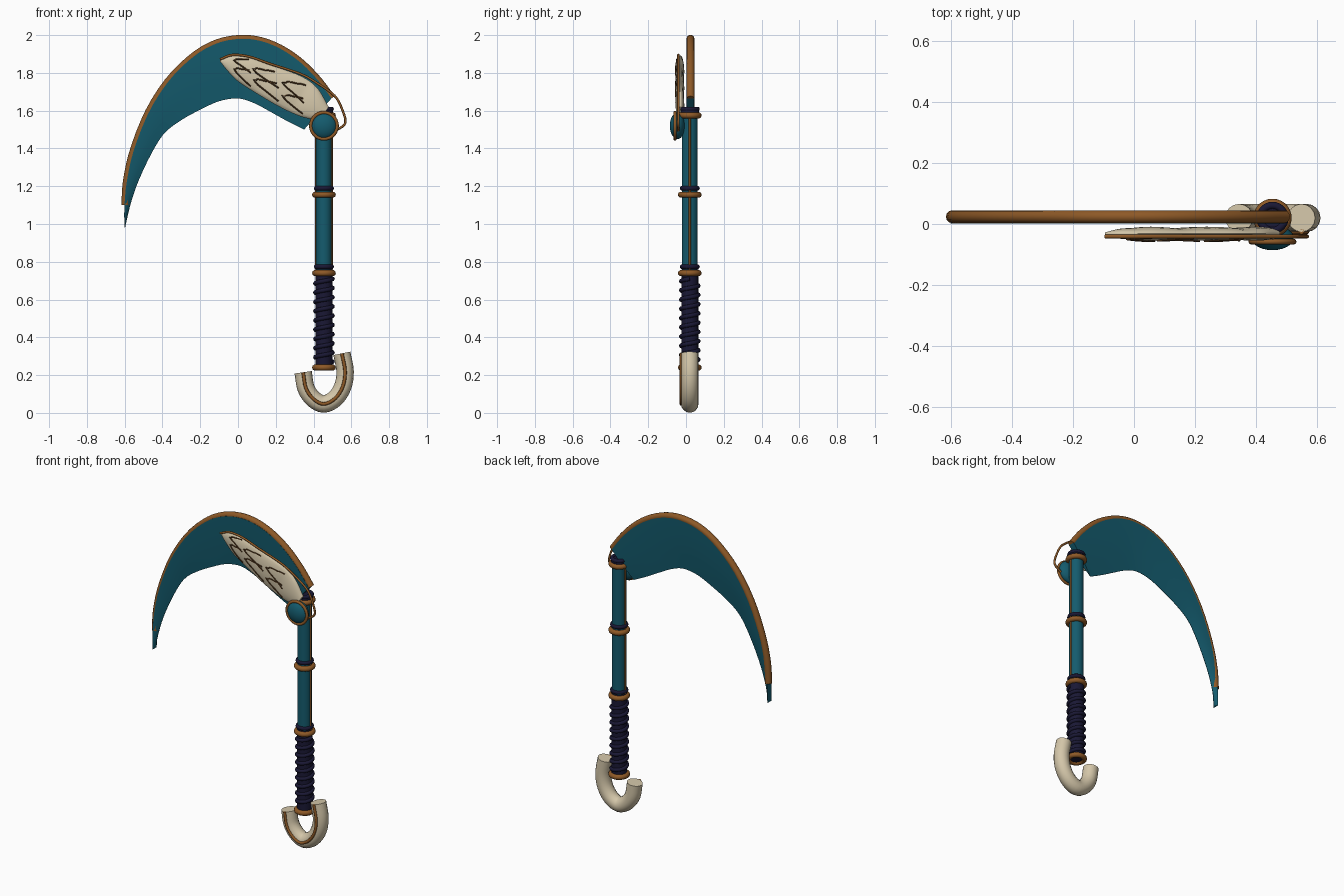
import bpy, bmesh, math
from mathutils import Vector

if "Cube" in bpy.data.objects:
    bpy.data.objects.remove(bpy.data.objects["Cube"])


def material(name, rgb):
    m = bpy.data.materials.new(name)
    m.diffuse_color = (*rgb, 1)
    m.use_nodes = True
    m.node_tree.nodes["Principled BSDF"].inputs["Base Color"].default_value = m.diffuse_color
    return m


TEAL = material("teal", (0.007, 0.105, 0.155))
BROWN = material("bronze brown", (0.27, 0.10, 0.02))
NAVY = material("dark navy", (0.010, 0.009, 0.035))
BONE = material("bone cream", (0.66, 0.57, 0.40))
DARK = material("dark brown", (0.09, 0.04, 0.012))

SX, SY = 0.455, 0.02  # shaft axis


def finish(name, bm, mat, angle=40):
    bmesh.ops.recalc_face_normals(bm, faces=bm.faces)
    me = bpy.data.meshes.new(name)
    bm.to_mesh(me)
    bm.free()
    me.materials.append(mat)
    ob = bpy.data.objects.new(name, me)
    bpy.context.collection.objects.link(ob)
    bpy.ops.object.select_all(action='DESELECT')
    ob.select_set(True)
    bpy.context.view_layer.objects.active = ob
    bpy.ops.object.shade_smooth_by_angle(angle=math.radians(angle))
    return ob


def smooth_path(pts, n):
    """Catmull-Rom resampling of a 2D point list."""
    p = [Vector(q) for q in pts]
    p = [2 * p[0] - p[1]] + p + [2 * p[-1] - p[-2]]
    segs, out = len(p) - 3, []
    for k in range(n + 1):
        s = k / n * segs
        i = min(int(s), segs - 1)
        t = s - i
        a, b, c, d = p[i:i + 4]
        out.append(0.5 * (2 * b + (c - a) * t + (2 * a - 5 * b + 4 * c - d) * t * t
                          + (3 * b - a - 3 * c + d) * t ** 3))
    return out


def skin(name, rings, mat, angle=40):
    """Join closed rings of points into a capped solid."""
    bm = bmesh.new()
    vs = [[bm.verts.new(p) for p in r] for r in rings]
    n = len(vs[0])
    for a, b in zip(vs, vs[1:]):
        for i in range(n):
            bm.faces.new((a[i], a[(i + 1) % n], b[(i + 1) % n], b[i]))
    bm.faces.new(vs[0])
    bm.faces.new(vs[-1])
    return finish(name, bm, mat, angle)


def tube(name, path, r, mat, sides=10, ref=(0, 1, 0)):
    path, rings = [Vector(p) for p in path], []
    for i, p in enumerate(path):
        t = (path[min(i + 1, len(path) - 1)] - path[max(i - 1, 0)]).normalized()
        n = t.cross(Vector(ref)).normalized()
        b = t.cross(n)
        rings.append([p + r * (math.cos(a) * n + math.sin(a) * b)
                      for a in (2 * math.pi * k / sides for k in range(sides))])
    return skin(name, rings, mat, 50)


def flat(pts, y):
    return [(p[0], y, p[1]) for p in pts]


def rod(name, z0, z1, r, mat, sides=20):
    return tube(name, [(SX, SY, z0), (SX, SY, z1)], r, mat, sides)


def ring(name, z, major, minor, mat):
    bpy.ops.mesh.primitive_torus_add(location=(SX, SY, z), major_radius=major, minor_radius=minor,
                                     major_segments=28, minor_segments=10)
    ob = bpy.context.object
    ob.name = name
    ob.data.materials.append(mat)
    bpy.ops.object.shade_smooth()
    return ob


# Blade: wedge section, thick at the outer back and thin at the inner edge
outer = [(0.495, 1.665), (0.42, 1.765), (0.325, 1.86), (0.22, 1.93), (0.115, 1.97), (0.01, 1.98),
         (-0.11, 1.957), (-0.23, 1.89), (-0.36, 1.765), (-0.47, 1.595), (-0.55, 1.395),
         (-0.587, 1.235), (-0.597, 1.10)]
inner = [(0.35, 1.50), (0.26, 1.545), (0.17, 1.595), (0.085, 1.64), (0.0, 1.665), (-0.10, 1.65),
         (-0.20, 1.605), (-0.30, 1.55), (-0.39, 1.48), (-0.46, 1.37), (-0.53, 1.22),
         (-0.57, 1.10), (-0.597, 0.985)]
rings = []
tip_outer = outer[:-1] + [(-0.601, 1.10), (-0.602, 0.98)]
for o, i in zip(smooth_path(tip_outer, 40), smooth_path(inner, 40)):
    sec = [(0, 0.021), (0.35, 0.018), (0.7, 0.010), (1, 0.001)]
    loop = [(u, h) for u, h in sec] + [(u, -h) for u, h in reversed(sec)]
    rings.append([(o.lerp(i, u).x, SY + 0.003 + h, o.lerp(i, u).y) for u, h in loop])
skin("blade", rings, TEAL, 30)
tube("blade_rim", flat(smooth_path(outer, 40), SY + 0.004), 0.021, BROWN, 12)

# Shaft, grip and their collars
rod("shaft", 0.74, 1.60, 0.042, TEAL)
rod("shaft_cap", 1.59, 1.613, 0.048, NAVY)
rod("grip", 0.235, 0.76, 0.045, NAVY)
for k, z in enumerate((0.74, 1.155, 1.575)):
    ring(f"bronze_collar_{k}", z, 0.047, 0.016, BROWN)
    ring(f"navy_collar_{k}", z + 0.034, 0.041, 0.012, NAVY)
ring("grip_end_collar", 0.24, 0.047, 0.016, BROWN)
turns = 9
tube("grip_wrap", [(SX + 0.046 * math.cos(a), SY + 0.046 * math.sin(a), 0.27 + 0.44 * k / (turns * 20))
                   for k, a in ((k, k * math.pi / 10) for k in range(turns * 20 + 1))],
     0.0115, NAVY, 8, (0, 0, 1))
for side in (-1, 1):
    x = SX + side * 0.041
    tube(f"shaft_inlay_{side}", [(x, SY, 0.76), (x, SY, 1.56)], 0.006, BROWN, 8)

# Bone hook at the foot, with a bronze line along its front
hook = smooth_path([(0.345, 0.215), (0.36, 0.13), (0.40, 0.073), (0.455, 0.047), (0.515, 0.077),
                    (0.555, 0.14), (0.567, 0.22), (0.55, 0.315)], 28)
tube("bone_hook", flat(hook, 0.02), 0.046, BONE, 16)
tube("hook_line", flat(hook, -0.025), 0.009, BROWN, 8)

# Feathered bone plate on the front of the blade (u = 0 is the free tip)
top = smooth_path([(-0.095, 1.872), (-0.03, 1.893), (0.06, 1.883), (0.17, 1.842), (0.33, 1.785),
                   (0.42, 1.72), (0.48, 1.62)], 50)
low = smooth_path([(-0.095, 1.860), (-0.055, 1.81), (0.0, 1.755), (0.10, 1.69), (0.22, 1.62),
                   (0.33, 1.57), (0.43, 1.545)], 50)


def plate_point(u, v, front=1, lift=0.0):
    k = min(int(round(u * 50)), 50)
    p = top[k].lerp(low[k], v)
    depth = 0.023 * math.sqrt(max(0, 1 - (2 * v - 1) ** 2)) * min(1, 0.25 + u * 3)
    depth *= 0.8 + 0.2 * abs(math.sin(u * 4 * math.pi))
    return (p.x, -0.032 - front * (depth + lift), p.y)


rings = []
for k in range(51):
    vs = [0.5 - 0.5 * math.cos(math.pi * j / 10) for j in range(11)]
    rings.append([plate_point(k / 50, v) for v in vs]
                 + [plate_point(k / 50, v, -1) for v in vs[-2:0:-1]])
skin("feather_plate", rings, BONE, 50)

# Feather edges drawn as fine wires, each a pointed arc facing the tip
for k, (u0, v0, v1) in enumerate([(0.24, 0.08, 0.5), (0.28, 0.45, 0.9), (0.44, 0.15, 0.55),
                                  (0.48, 0.45, 0.88), (0.64, 0.15, 0.6), (0.68, 0.5, 0.9)]):
    arc = []
    for j in range(13):
        s = j / 12
        arc.append(plate_point(u0 + 0.10 - 0.16 * math.sin(math.pi * s) + 0.06 * s,
                               v0 + (v1 - v0) * s, 1, 0.001))
    tube(f"feather_edge_{k}", arc, 0.004, DARK, 6)

# Bronze wire along the plate's upper edge, looping round to the hub
wire = smooth_path([(-0.095, 1.872), (-0.03, 1.895), (0.06, 1.886), (0.17, 1.848), (0.33, 1.795),
                    (0.42, 1.745), (0.51, 1.68), (0.55, 1.61), (0.568, 1.535), (0.52, 1.495)], 45)
tube("edge_wire", flat(wire, -0.041), 0.0065, BROWN, 8)

# Domed hub with bronze ring
bpy.ops.mesh.primitive_uv_sphere_add(segments=28, ring_count=14, location=(SX, -0.045, 1.52))
hub = bpy.context.object
hub.name = "hub"
hub.scale = (0.07, 0.041, 0.07)
hub.data.materials.append(TEAL)
bpy.ops.object.shade_smooth()
hub_ring = ring("hub_ring", 1.52, 0.07, 0.009, BROWN)
hub_ring.location.y = -0.058
hub_ring.rotation_euler.x = math.pi / 2
